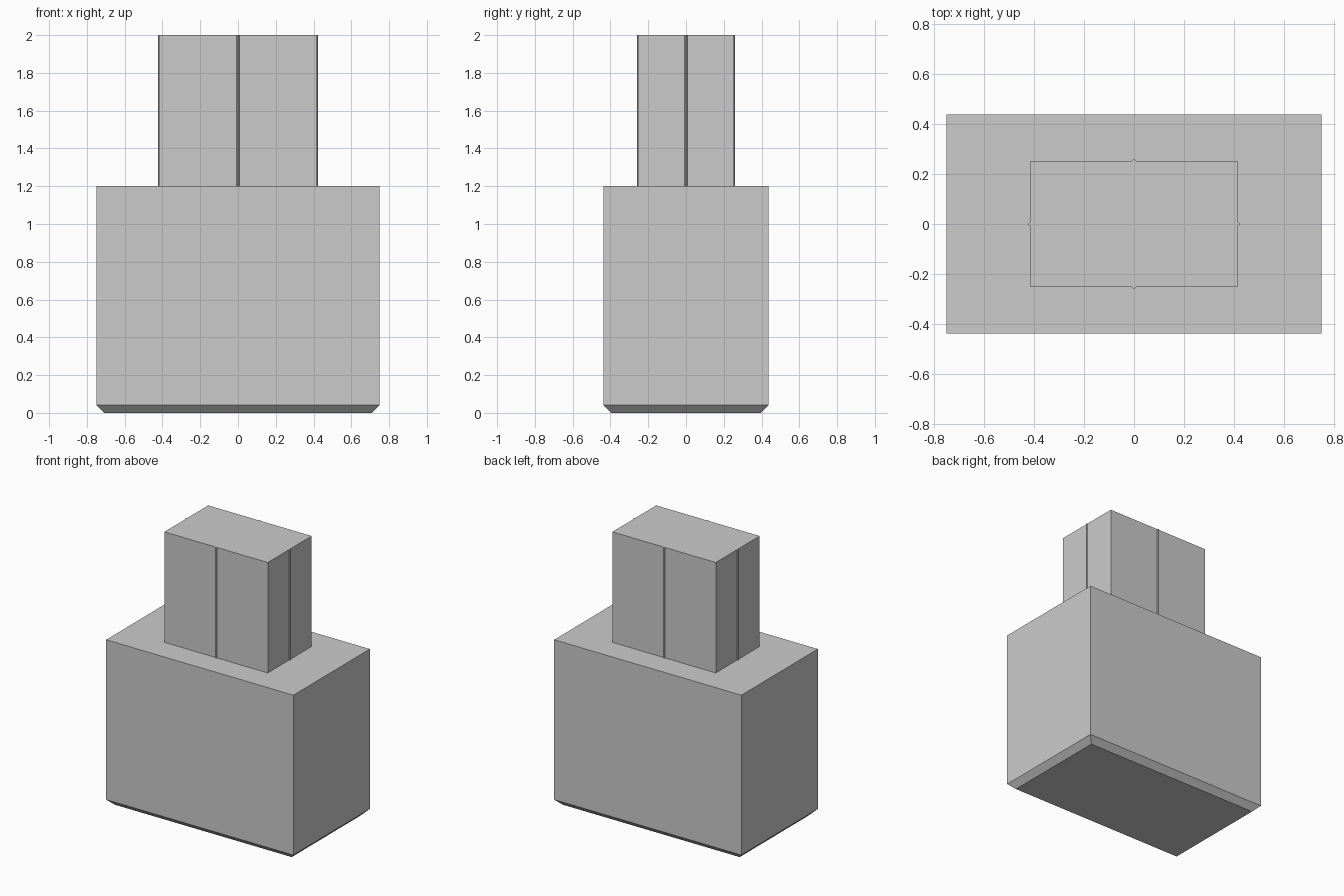
import bpy, bmesh
from math import sin, cos, pi
from mathutils import Vector

if "Cube" in bpy.data.objects:
    bpy.data.objects.remove(bpy.data.objects["Cube"], do_unlink=True)

# Single flat material
grey = bpy.data.materials.new("light_grey")
grey.use_nodes = True
colour = (0.6, 0.6, 0.6, 1)
grey.diffuse_color = colour
grey.node_tree.nodes["Principled BSDF"].inputs["Base Color"].default_value = colour


def rectangle(hx, hy):
    return [(-hx, -hy), (hx, -hy), (hx, hy), (-hx, hy)]


def ribbed_rectangle(hx, hy, r):
    """Rectangle outline with a small half-octagon rib mid-way along each side."""
    corners = [Vector(c) for c in rectangle(hx, hy)]
    points = []
    for i, a in enumerate(corners):
        b = corners[(i + 1) % 4]
        along = (b - a).normalized()
        out = Vector((along.y, -along.x))
        points.append(a)
        for k in range(5):
            t = pi * k / 4
            points.append((a + b) / 2 - along * r * cos(t) + out * r * sin(t))
    return points


def loft(name, sections):
    """Solid skinned through (outline, height) sections."""
    bm = bmesh.new()
    rings = [[bm.verts.new((p[0], p[1], z)) for p in outline] for outline, z in sections]
    for low, high in zip(rings, rings[1:]):
        n = len(low)
        for i in range(n):
            j = (i + 1) % n
            bm.faces.new((low[i], low[j], high[j], high[i]))
    bm.faces.new(rings[0][::-1])
    bm.faces.new(rings[-1])
    bmesh.ops.recalc_face_normals(bm, faces=bm.faces)
    mesh = bpy.data.meshes.new(name)
    bm.to_mesh(mesh)
    bm.free()
    mesh.materials.append(grey)
    obj = bpy.data.objects.new(name, mesh)
    bpy.context.collection.objects.link(obj)
    return obj


# Main block with a chamfered underside
loft("body", [(rectangle(0.708, 0.396), 0),
              (rectangle(0.75, 0.4375), 0.042),
              (rectangle(0.75, 0.4375), 1.2)])

# Narrow upper block with one fine rib per side
neck = ribbed_rectangle(0.4145, 0.251, 0.008)
loft("neck", [(neck, 1.2), (neck, 2)])
